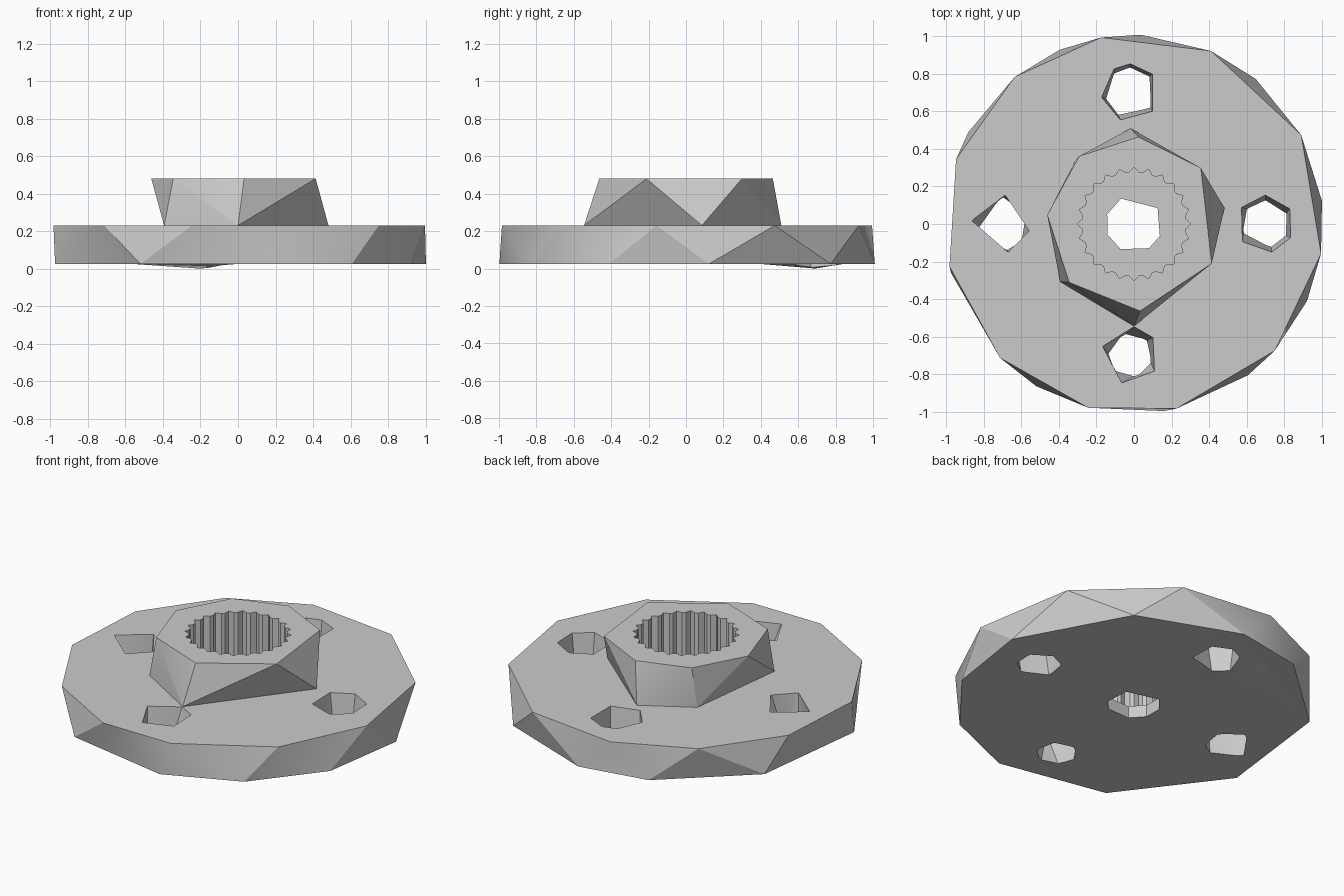
import bpy, bmesh
from math import radians, cos, sin

cube = bpy.data.objects.get("Cube")
if cube:
    bpy.data.objects.remove(cube, do_unlink=True)

metal = bpy.data.materials.new("light grey metal")
metal.use_nodes = True
metal.diffuse_color = (0.6, 0.6, 0.6, 1)
metal.node_tree.nodes["Principled BSDF"].inputs["Base Color"].default_value = metal.diffuse_color

BOTTOM, TOP, HUB_TOP, LEDGE = 0.025, 0.23, 0.48, 0.1


def ring(angles, radius, z, center=(0, 0)):
    """Corner points on a circle, given as angles in degrees."""
    return [(center[0] + radius * cos(radians(a)),
             center[1] + radius * sin(radians(a)), z) for a in angles]


def link(name, bm):
    bmesh.ops.recalc_face_normals(bm, faces=bm.faces[:])
    mesh = bpy.data.meshes.new(name)
    bm.to_mesh(mesh)
    bm.free()
    mesh.materials.append(metal)
    obj = bpy.data.objects.new(name, mesh)
    bpy.context.collection.objects.link(obj)
    return obj


def hull(name, points):
    """Faceted solid wrapped around the given corners."""
    bm = bmesh.new()
    for p in points:
        bm.verts.new(p)
    result = bmesh.ops.convex_hull(bm, input=bm.verts[:])
    unused = {v for v in result["geom_interior"] + result["geom_unused"]
              if isinstance(v, bmesh.types.BMVert) and v.is_valid}
    bmesh.ops.delete(bm, geom=list(unused), context="VERTS")
    bmesh.ops.dissolve_limit(bm, angle_limit=radians(0.2),
                             verts=bm.verts[:], edges=bm.edges[:])
    return link(name, bm)


def prism(name, outline, height):
    bm = bmesh.new()
    face = bm.faces.new([bm.verts.new(p) for p in outline])
    extruded = bmesh.ops.extrude_face_region(bm, geom=[face])["geom"]
    verts = [v for v in extruded if isinstance(v, bmesh.types.BMVert)]
    bmesh.ops.translate(bm, verts=verts, vec=(0, 0, height))
    return link(name, bm)


def combine(target, tool, operation):
    """Apply a boolean and discard the tool."""
    tool.hide_render = True
    bpy.ops.object.select_all(action="DESELECT")
    bpy.context.view_layer.objects.active = target
    target.select_set(True)
    mod = target.modifiers.new(operation, "BOOLEAN")
    mod.operation, mod.object, mod.solver = operation, tool, "EXACT"
    bpy.ops.object.modifier_apply(modifier=mod.name)
    bpy.data.objects.remove(tool, do_unlink=True)


# Flange: uneven rim corners staggered between the top and the bottom
upper = [100, 66, 28, 351, 318, 283, 256, 225, 193, 160, 129]
lower = [113, 88, 50, 7, 336, 307, 279, 239, 195, 151]
flange = hull("splined_hub_flange", ring(upper, 1.01, TOP) + ring(lower, 1.01, BOTTOM))

# Shallow bulge under the back bolt hole
bulge = hull("underside_bulge", ring(lower[:2] + [151], 0.97, BOTTOM + 0.02)
             + [(0.2, 0.6, BOTTOM + 0.02), (-0.1, 0.15, BOTTOM + 0.02), (-0.2, 0.69, 0)])
combine(flange, bulge, "UNION")

# Four bolt holes: centre, top corners, bottom corners, bottom radius
holes = {
    "back": ((-0.02, 0.7), [189, 124, 90, 40, 320, 250], [195, 130, 90, 40, 325, 240], 0.13),
    "left": ((-0.71, 0), [173, 82, 346, 285], [203, 86, 24, 318, 283], 0.14),
    "right": ((0.7, 0), [218, 145, 90, 32, 332, 283], [200, 140, 90, 25, 330, 285], 0.12),
    "front": ((-0.02, -0.7), [162, 82, 38, 327, 253], [180, 108, 42, 343, 288, 220], 0.11),
}
for side, (center, top_angles, low_angles, low_radius) in holes.items():
    cutter = hull(side + "_hole_cutter",
                  ring(top_angles, 0.155, TOP + 0.01, center)
                  + ring(low_angles, low_radius, -0.02, center))
    combine(flange, cutter, "DIFFERENCE")

# Hub: seven-sided top on a five-sided foot
foot = [(92, 0.51), (10, 0.49), (270, 0.545), (218, 0.5), (133, 0.46)]
points = ring([174, 129, 87, 40, 333, 274, 222], 0.465, HUB_TOP)
for angle, radius in foot:
    points += ring([angle], radius, TOP)
    points += ring([angle], radius - 0.03, TOP - 0.03)
combine(flange, hull("hub", points), "UNION")

# Splined bore with pointed grooves, then the smaller through hole
teeth = 24
outline = []
for i in range(teeth):
    step = 360 / teeth
    outline += ring([i * step], 0.302, LEDGE)
    outline += ring([(i + 0.35) * step, (i + 0.65) * step], 0.277, LEDGE)
combine(flange, prism("spline_cutter", outline, HUB_TOP), "DIFFERENCE")
shaft = ring([160, 117, 34, 335, 302, 242, 202], 0.152, -0.05)
combine(flange, prism("shaft_cutter", shaft, TOP), "DIFFERENCE")

# Soft shading over shallow facets, crisp edges elsewhere
bpy.context.view_layer.objects.active = flange
flange.select_set(True)
bpy.ops.object.shade_smooth_by_angle(angle=radians(25))
